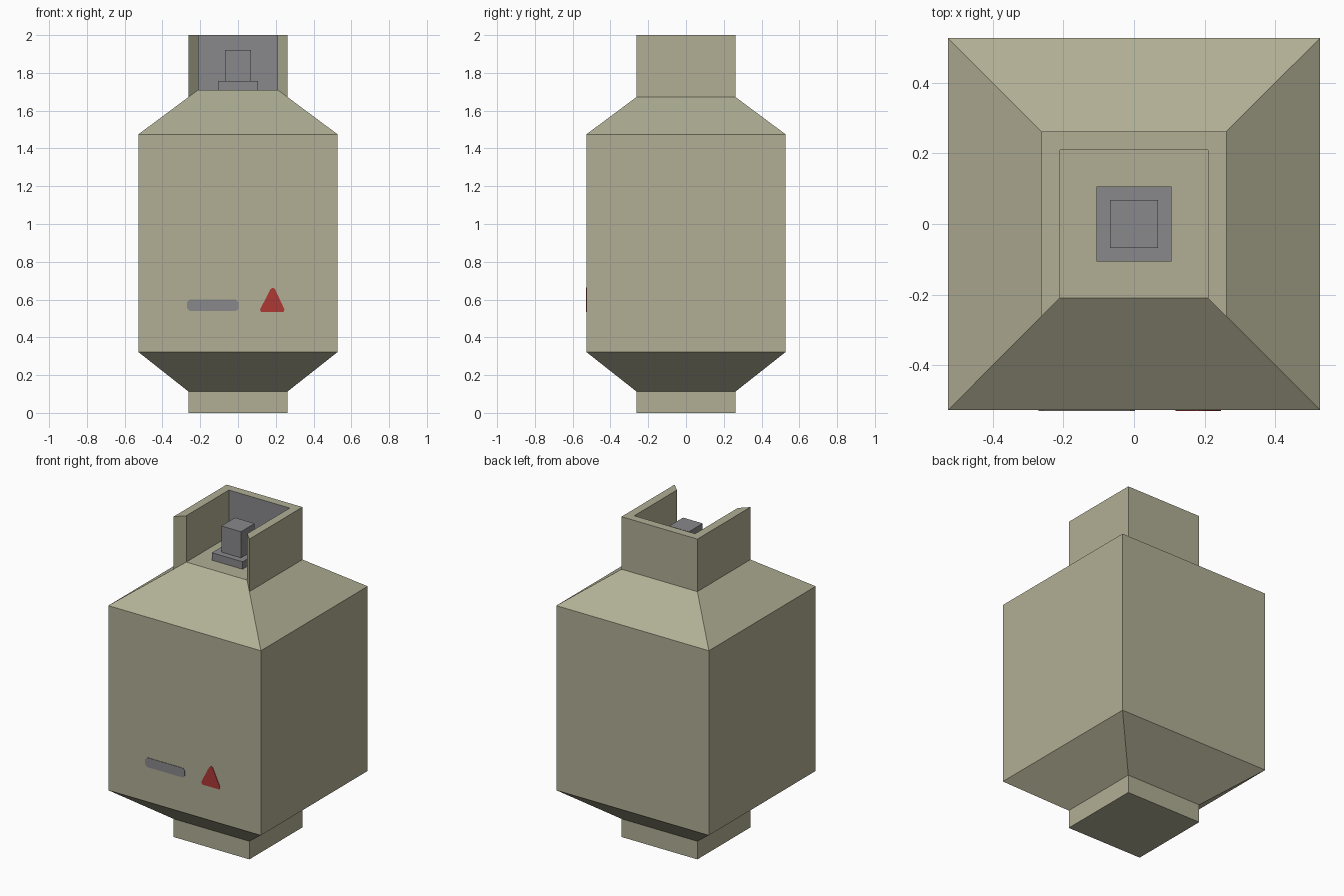
import bpy, bmesh

if "Cube" in bpy.data.objects:
    bpy.data.objects.remove(bpy.data.objects["Cube"])


def material(name, rgb):
    m = bpy.data.materials.new(name)
    m.diffuse_color = (*rgb, 1)
    m.use_nodes = True
    m.node_tree.nodes["Principled BSDF"].inputs["Base Color"].default_value = m.diffuse_color
    return m


OLIVE = material("olive_paint", (0.44, 0.43, 0.30))
GREY = material("grey_metal", (0.25, 0.25, 0.26))
RED = material("warning_red", (0.42, 0.04, 0.036))


def finish(bm, name, mats):
    bmesh.ops.recalc_face_normals(bm, faces=bm.faces)
    me = bpy.data.meshes.new(name)
    bm.to_mesh(me)
    bm.free()
    for m in mats:
        me.materials.append(m)
    ob = bpy.data.objects.new(name, me)
    bpy.context.collection.objects.link(ob)
    return ob


def square(bm, r, z):
    return [bm.verts.new((r * sx, r * sy, z)) for sx, sy in ((-1, -1), (1, -1), (1, 1), (-1, 1))]


def side(bm, a, b, i, mat=0):
    j = (i + 1) % 4
    f = bm.faces.new((a[i], a[j], b[j], b[i]))
    f.material_index = mat


# Tank: foot, tapered base, body and shoulder as stacked square rings
bm = bmesh.new()
profile = [(0.262, 0), (0.262, 0.113), (0.527, 0.322), (0.527, 1.475), (0.262, 1.672)]
rings = [square(bm, r, z) for r, z in profile]
for a, b in zip(rings, rings[1:]):
    for i in range(4):
        side(bm, a, b, i)
bm.faces.new(rings[0])

# Collar: three walls open to the front, around a recessed floor
neck = rings[-1]
floor = square(bm, 0.21, 1.7105)
rim_out = square(bm, 0.262, 2.0)
rim_in = square(bm, 0.21, 2.0)
side(bm, neck, floor, 0)                    # shoulder runs up to the floor
for i in (1, 2, 3):
    side(bm, neck, rim_out, i)
    side(bm, rim_out, rim_in, i)
    side(bm, rim_in, floor, i, 1 if i == 2 else 0)   # grey inner back wall
for i in (0, 1):                            # mitred wall ends
    bm.faces.new((neck[i], rim_out[i], rim_in[i], floor[i]))
bm.faces.new(floor)
unused = [v for v in bm.verts if not v.link_faces]
bmesh.ops.delete(bm, geom=unused, context='VERTS')
finish(bm, "tank_with_collar", [OLIVE, GREY])


# Valve: base block and stem
def block(name, r, z0, z1):
    bm = bmesh.new()
    lo, hi = square(bm, r, z0), square(bm, r, z1)
    for i in range(4):
        side(bm, lo, hi, i)
    bm.faces.new(lo)
    bm.faces.new(hi)
    finish(bm, name, [GREY])


block("valve_base", 0.106, 1.7105, 1.757)
block("valve_stem", 0.068, 1.757, 1.92)


# Front markings: thin plates from x,z outlines
def plate(name, outline, mat):
    bm = bmesh.new()
    y0, y1 = -0.526, -0.530
    back = [bm.verts.new((x, y0, z)) for x, z in outline]
    front = [bm.verts.new((x, y1, z)) for x, z in outline]
    n = len(outline)
    for i in range(n):
        j = (i + 1) % n
        bm.faces.new((back[i], back[j], front[j], front[i]))
    bm.faces.new(back)
    bm.faces.new(front)
    finish(bm, name, [mat])


c = 0.013
x0, x1, z0, z1 = -0.27, 0.003, 0.54, 0.599
plate("label_strip", [(x0 + c, z0), (x1 - c, z0), (x1, z0 + c), (x1, z1 - c),
                      (x1 - c, z1), (x0 + c, z1), (x0, z1 - c), (x0, z0 + c)], GREY)
plate("warning_triangle", [(0.122, 0.533), (0.241, 0.533), (0.246, 0.548), (0.196, 0.655),
                           (0.185, 0.663), (0.172, 0.655), (0.117, 0.548)], RED)
